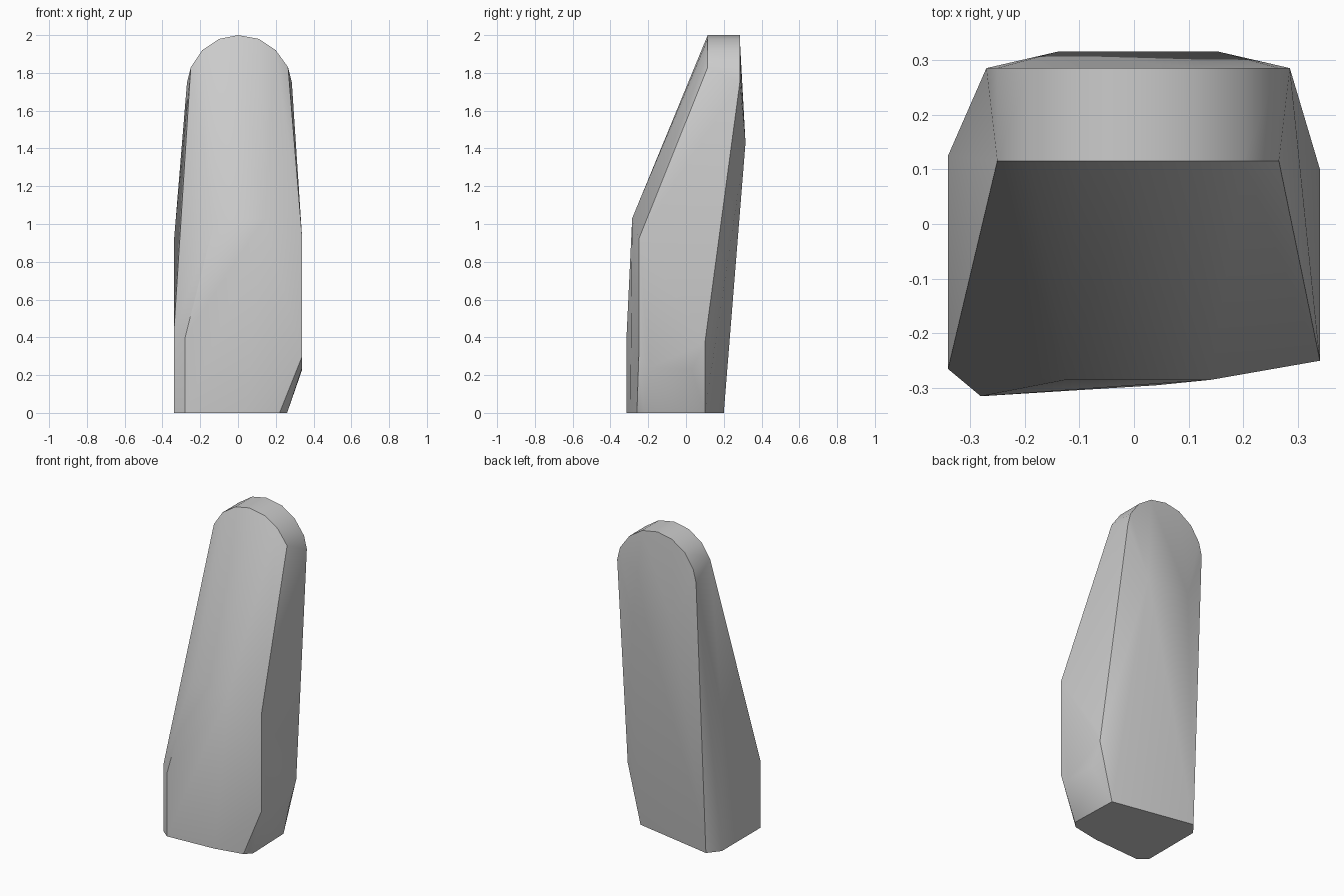
import bpy, bmesh, math

cube = bpy.data.objects.get("Cube")
if cube:
    bpy.data.objects.remove(cube, do_unlink=True)

grey = bpy.data.materials.new("stone grey")
grey.use_nodes = True
colour = (0.6, 0.6, 0.6, 1)
grey.diffuse_color = colour
grey.node_tree.nodes["Principled BSDF"].inputs["Base Color"].default_value = colour

# rounded head: the same arch at its front and back
arch = [(-.25, 1.83), (-.19, 1.92), (-.1, 1.98), (0, 2), (.11, 1.98), (.2, 1.92), (.265, 1.83)]
points = [(x, y, z) for x, z in arch for y in (.115, .285)]
points += [(-.27, .285, 1.75), (.285, .285, 1.75)]

# back ridge and front ridge
points += [(-.14, .315, 1.43), (.155, .315, 1.43)]
points += [(-.125, -.285, 1.01), (.14, -.285, 1.03)]

# upright corners of the right-hand and left-hand flanks
for x, y, low, high in [(-.34, -.265, 0, .42), (-.28, -.315, 0, .4), (-.34, .125, 0, .9),
                        (.34, -.25, .3, .92), (.34, .1, .37, .42)]:
    points += [(x, y, low), (x, y, high)]
points += [(.34, -.19, .24), (.34, .03, .23)]

# narrower foot
points += [(x, y, 0) for x, y in [(-.28, .2), (.25, .1), (.26, -.22), (.22, -.26), (.04, -.295)]]

# wrap the corners in one chipped, convex block
bm = bmesh.new()
for p in points:
    bm.verts.new(p)
result = bmesh.ops.convex_hull(bm, input=bm.verts[:])
loose = [v for v in bm.verts if not v.link_faces]
bmesh.ops.delete(bm, geom=loose, context='VERTS')
bmesh.ops.dissolve_limit(bm, angle_limit=math.radians(1), verts=bm.verts[:], edges=bm.edges[:])
bmesh.ops.recalc_face_normals(bm, faces=bm.faces[:])
mesh = bpy.data.meshes.new("standing_stone")
bm.to_mesh(mesh)
bm.free()
mesh.materials.append(grey)
stone = bpy.data.objects.new("standing_stone", mesh)
bpy.context.collection.objects.link(stone)

# soft facets with a few crisp edges
bpy.context.view_layer.objects.active = stone
stone.select_set(True)
bpy.ops.object.shade_smooth_by_angle(angle=math.radians(30))
